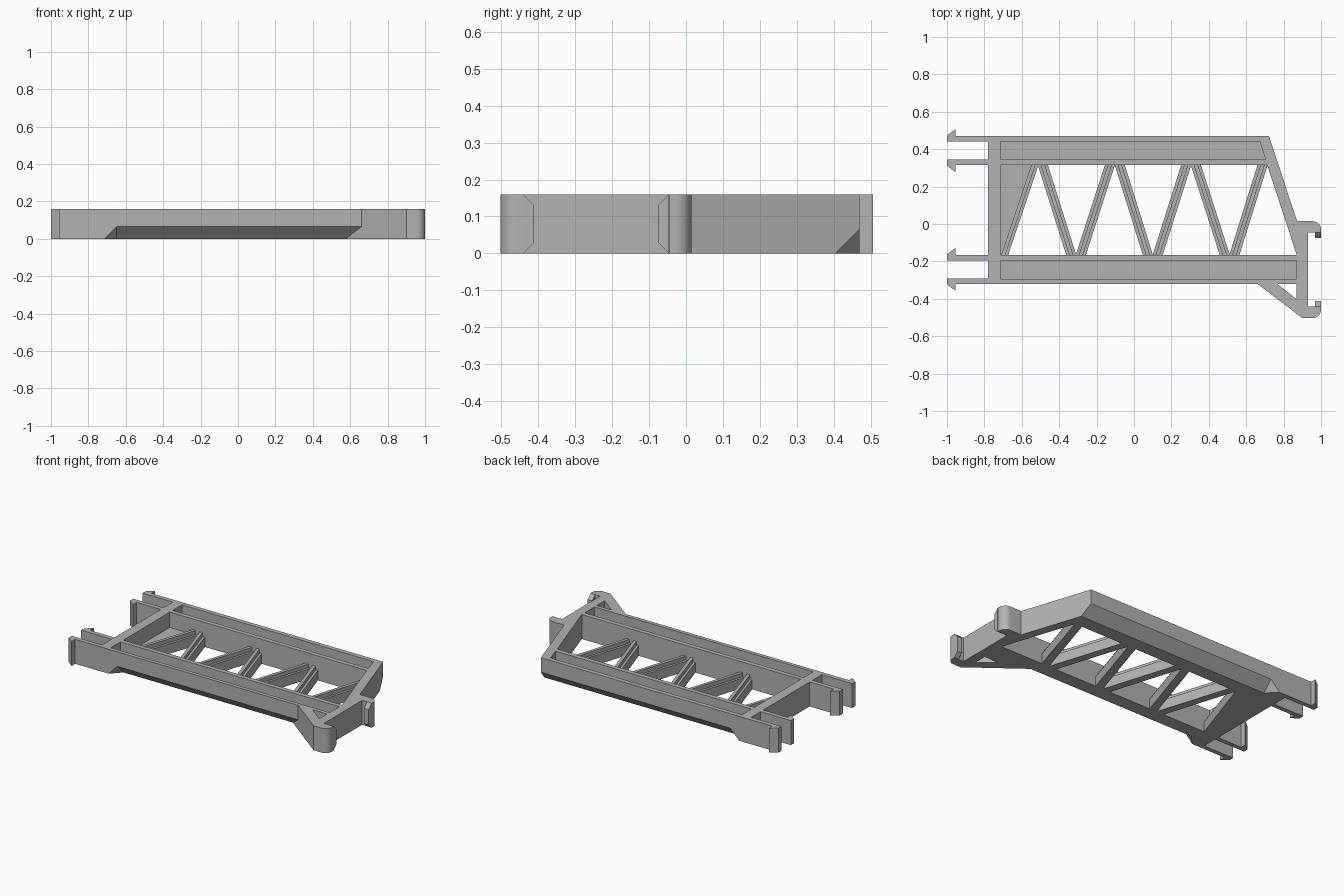
import bpy, bmesh, math
from mathutils import Vector

if "Cube" in bpy.data.objects:
    bpy.data.objects.remove(bpy.data.objects["Cube"])

H = 0.16        # overall height
FLOOR = 0.065   # channel floor height

grey = bpy.data.materials.new("mid grey")
grey.use_nodes = True
COLOUR = (0.45, 0.45, 0.45, 1)
grey.diffuse_color = COLOUR
grey.node_tree.nodes["Principled BSDF"].inputs["Base Color"].default_value = COLOUR


def finish(name, bm):
    bmesh.ops.recalc_face_normals(bm, faces=bm.faces)
    mesh = bpy.data.meshes.new(name)
    bm.to_mesh(mesh)
    bm.free()
    mesh.materials.append(grey)
    obj = bpy.data.objects.new(name, mesh)
    bpy.context.collection.objects.link(obj)
    return obj


def prism(name, outline, z0=0.0, z1=H):
    """Extrude a plan outline upwards."""
    bm = bmesh.new()
    face = bm.faces.new([bm.verts.new((x, y, z0)) for x, y in outline])
    top = bmesh.ops.extrude_face_region(bm, geom=[face])["geom"]
    bmesh.ops.translate(bm, vec=(0, 0, z1 - z0),
                        verts=[v for v in top if isinstance(v, bmesh.types.BMVert)])
    return finish(name, bm)


def hull(name, points):
    bm = bmesh.new()
    for p in points:
        bm.verts.new(p)
    bmesh.ops.convex_hull(bm, input=bm.verts)
    return finish(name, bm)


def arc(cx, cy, r, start, end, n=8):
    angles = [math.radians(start + (end - start) * i / n) for i in range(n + 1)]
    return [(cx + r * math.cos(a), cy + r * math.sin(a)) for a in angles]


# Frame outline, with rounded claws on the coupling end
outline = [(-0.78, -0.32), (0.66, -0.32), (0.9, -0.503)]
outline += arc(0.955, -0.458, 0.045, -90, 0)
outline += [(1.0, -0.44), (0.93, -0.44), (0.93, -0.045), (1.0, -0.045)]
outline += arc(0.955, -0.03, 0.045, 0, 90)
outline += [(0.872, 0.015), (0.722, 0.47), (-0.78, 0.47)]
frame = prism("truss_frame", outline)

# Openings, channels and lower edge chamfers
cutters = [
    prism("window_cutter", [(-0.715, -0.165), (0.87, -0.165), (0.712, 0.315),
                            (-0.715, 0.315)], -0.1, 0.3),
    prism("brace_cutter", [(0.765, -0.32), (0.87, -0.32), (0.87, -0.402)], -0.1, 0.3),
    prism("back_channel_cutter", [(-0.715, 0.345), (0.703, 0.345), (0.673, 0.44),
                                  (-0.715, 0.44)], FLOOR, 0.3),
    prism("front_channel_cutter", [(-0.715, -0.295), (0.87, -0.295), (0.87, -0.195),
                                   (-0.715, -0.195)], FLOOR, 0.3),
]
C = 0.065
for name, y, inward, end_low, end_high in (("front_chamfer_cutter", -0.32, 1, 0.575, 0.66),
                                           ("back_chamfer_cutter", 0.47, -1, 0.8, 0.8)):
    inner = y + inward * C
    cutters.append(hull(name, [(-0.713, y, 0), (-0.65, y, C), (-0.65, inner, 0),
                               (end_high, y, C), (end_high, y, 0), (end_low, inner, 0)]))

for cutter in cutters:
    cutter.hide_render = True
    mod = frame.modifiers.new(cutter.name, "BOOLEAN")
    mod.operation = "DIFFERENCE"
    mod.solver = "EXACT"
    mod.object = cutter
bpy.context.view_layer.update()
evaluated = frame.evaluated_get(bpy.context.evaluated_depsgraph_get())
cut_mesh = bpy.data.meshes.new_from_object(evaluated)
frame.modifiers.clear()
frame.data = cut_mesh
for cutter in cutters:
    bpy.data.objects.remove(cutter)
bpy.ops.object.select_all(action="DESELECT")
frame.select_set(True)
bpy.context.view_layer.objects.active = frame
bpy.ops.object.shade_smooth_by_angle(angle=math.radians(30))

# Snap arms with outward barbs
for name, y, side in (("back_outer", 0.47, 1), ("back_inner", 0.315, -1),
                      ("front_inner", -0.165, 1), ("front_outer", -0.32, -1)):
    base = y - side * 0.029
    prism(name + "_arm", [(-0.78, base), (-0.78, y), (-0.955, y), (-0.955, y + side * 0.037),
                          (-1.0, y + side * 0.003), (-1.0, base)])

# Claw lips with clipped corners
for name, y, side in (("front_claw_lip", -0.441, 1), ("back_claw_lip", -0.046, -1)):
    tip = y + side * 0.03
    hull(name, [(x, py, z) for x in (0.967, 1.0)
                for py, z in ((y, 0), (tip, 0.03), (tip, H - 0.03), (y, H))])

# Zigzag struts: wide web with a narrow rib on top
LOW, HIGH = -0.168, 0.318
struts = [(-0.70, -0.537), (-0.335, -0.488), (-0.285, -0.128), (0.075, -0.077),
          (0.126, 0.28), (0.486, 0.33), (0.536, 0.688)]
for i, (x_low, x_high) in enumerate(struts):
    for part, half, z0, z1 in (("web", 0.027, 0, 0.065), ("rib", 0.011, 0.06, 0.09)):
        prism(f"strut_{part}_{i + 1}", [(x_low - half, LOW), (x_low + half, LOW),
                                        (x_high + half, HIGH), (x_high - half, HIGH)], z0, z1)

# Corner gusset beside the first strut
prism("corner_gusset", [(-0.717, LOW), (-0.70, LOW), (-0.54, HIGH), (-0.717, HIGH)], 0, 0.06)
